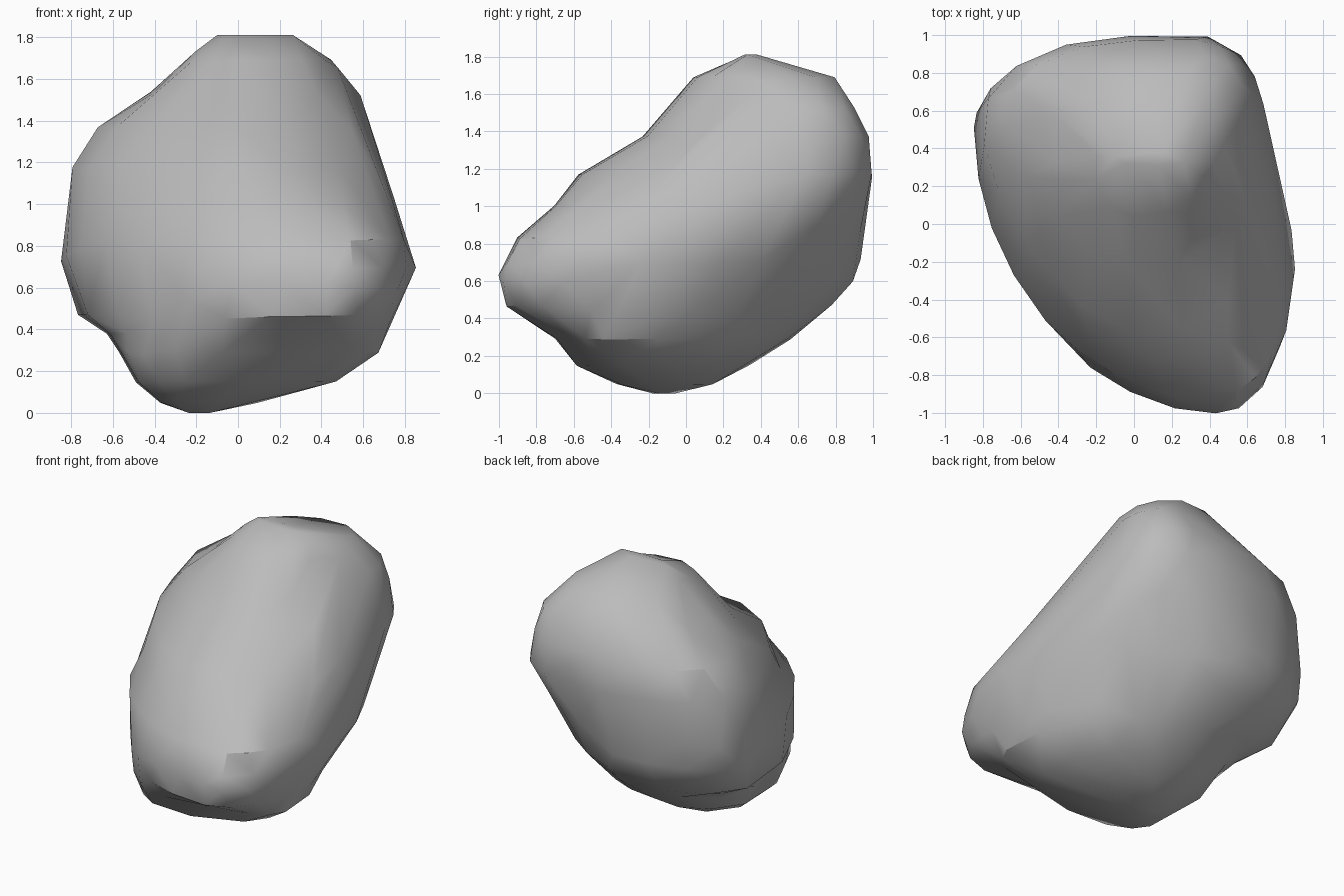
import bpy
import bmesh
from math import cos, sin, pi

default_cube = bpy.data.objects.get("Cube")
if default_cube:
    bpy.data.objects.remove(default_cube, do_unlink=True)

# One plain stone colour
stone = bpy.data.materials.new("grey stone")
stone.use_nodes = True
stone_colour = (0.5, 0.5, 0.5, 1)
stone.diffuse_color = stone_colour
stone.node_tree.nodes["Principled BSDF"].inputs["Base Color"].default_value = stone_colour

# Level sections: height, then the -x, front, +x and rear extreme points
sections = [
    (0, (-.25, -.12), (-.2, -.18), (-.14, -.12), (-.18, -.06)),
    (.05, (-.38, -.15), (-.25, -.38), (.1, -.1), (-.1, .15)),
    (.15, (-.5, -.05), (-.1, -.59), (.47, -.3), (-.1, .34)),
    (.29, (-.57, 0), (.05, -.7), (.68, -.4), (-.1, .56)),
    (.38, (-.63, .2), (.22, -.84), (.71, -.38), (-.1, .67)),
    (.47, (-.77, .35), (.35, -.96), (.75, -.32), (-.1, .78)),
    (.6, (-.81, .45), (.42, -1), (.81, -.25), (-.1, .9)),
    (.7, (-.84, .5), (.42, -.98), (.85, -.18), (-.1, .93)),
    (.83, (-.84, .5), (.32, -.91), (.81, -.1), (-.05, .95)),
    (1, (-.82, .5), (.18, -.71), (.76, .05), (0, .97)),
    (1.17, (-.8, .47), (.03, -.58), (.7, .35), (.2, 1)),
    (1.37, (-.67, .55), (.05, -.24), (.64, .52), (.25, .98)),
    (1.53, (-.43, .52), (.05, -.1), (.58, .64), (.32, .9)),
    (1.69, (-.25, .4), (.05, .04), (.45, .5), (.21, .8)),
    (1.81, (-.1, .36), (.05, .31), (.27, .33), (.1, .38)),
]

# Corner powers per section, in order round from the -x front corner:
# below one is fuller than an ellipse, above one is leaner
corner_powers = [
    (1, 1, 1, 1),
    (.9, 1, 1, 1),
    (.8, 1, 1, 1),
    (.8, .95, 1.05, 1),
    (.9, .85, 1.1, 1),
    (1.05, .75, 1.15, 1),
    (1.05, .85, 1.15, 1),
    (1.05, .95, 1.1, 1),
    (1.05, .7, .95, .95),
    (1.15, .8, .8, .9),
    (1.3, .85, .7, .8),
    (1.2, .95, .8, .8),
    (1, 1, .9, .85),
    (1, 1, 1, 1),
    (1, 1, 1, 1),
]

STEPS = 8


def section_outline(extremes, powers):
    """Join four extreme points with rounded corners."""
    points = []
    for corner, power in enumerate(powers):
        start, end = extremes[corner], extremes[(corner + 1) % 4]
        # The sides run in y at their extreme, the front and rear run in x
        along_y = corner % 2 == 0
        for step in range(STEPS):
            angle = step / STEPS * pi / 2
            c, s = cos(angle) ** power, sin(angle) ** power
            if along_y:
                x = end[0] + (start[0] - end[0]) * c
                y = start[1] + (end[1] - start[1]) * s
            else:
                x = start[0] + (end[0] - start[0]) * s
                y = end[1] + (start[1] - end[1]) * c
            points.append((x, y))
    return points


# Loft the boulder through its sections
bm = bmesh.new()
rings = []
for (height, *extremes), powers in zip(sections, corner_powers):
    outline = section_outline(extremes, powers)
    rings.append([bm.verts.new((x, y, height)) for x, y in outline])

count = len(rings[0])
for lower, upper in zip(rings, rings[1:]):
    for i in range(count):
        j = (i + 1) % count
        bm.faces.new((lower[i], lower[j], upper[j], upper[i]))
bm.faces.new(list(reversed(rings[0])))
bm.faces.new(rings[-1])
bmesh.ops.triangulate(bm, faces=bm.faces, quad_method="SHORT_EDGE")
bmesh.ops.recalc_face_normals(bm, faces=bm.faces)

mesh = bpy.data.meshes.new("boulder")
bm.to_mesh(mesh)
bm.free()
mesh.materials.append(stone)
boulder = bpy.data.objects.new("boulder", mesh)
bpy.context.collection.objects.link(boulder)

# Reduce to irregular, broken-stone facets
facets = boulder.modifiers.new("facets", "DECIMATE")
facets.ratio = 0.35
bpy.context.view_layer.objects.active = boulder
boulder.select_set(True)
bpy.ops.object.modifier_apply(modifier=facets.name)
bpy.ops.object.shade_smooth_by_angle(angle=pi / 6)
